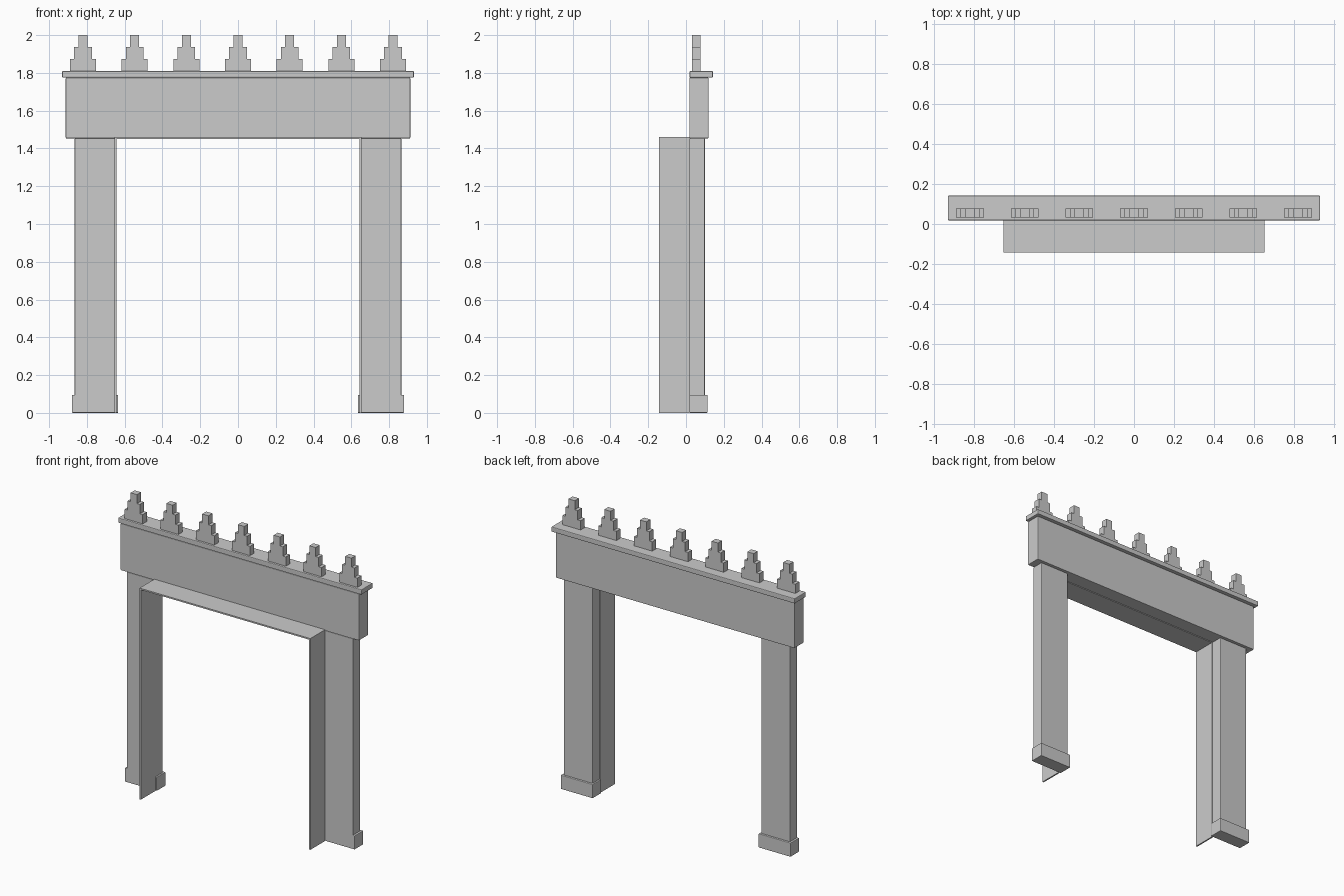
import bpy
import bmesh

if "Cube" in bpy.data.objects:
    bpy.data.objects.remove(bpy.data.objects["Cube"])

Y_FRONT = 0.0185  # wall plane shared by the frame parts


def add_boxes(name, boxes, bevel=0.0):
    """One object from boxes given as (x0, x1, y0, y1, z0, z1)."""
    bm = bmesh.new()
    for x0, x1, y0, y1, z0, z1 in boxes:
        verts = bmesh.ops.create_cube(bm, size=1.0)["verts"]
        for v in verts:
            v.co.x = x1 if v.co.x > 0 else x0
            v.co.y = y1 if v.co.y > 0 else y0
            v.co.z = z1 if v.co.z > 0 else z0
    mesh = bpy.data.meshes.new(name)
    bm.to_mesh(mesh)
    bm.free()
    obj = bpy.data.objects.new(name, mesh)
    bpy.context.collection.objects.link(obj)
    if bevel:
        mod = obj.modifiers.new("Bevel", "BEVEL")
        mod.width = bevel
        mod.segments = 2
    return obj


def add_prism(name, outline, y0, y1):
    """Extrude an x-z outline from y0 to y1."""
    bm = bmesh.new()
    face = bm.faces.new([bm.verts.new((x, y0, z)) for x, z in outline])
    ext = bmesh.ops.extrude_face_region(bm, geom=[face], use_keep_orig=True)
    moved = [g for g in ext["geom"] if isinstance(g, bmesh.types.BMVert)]
    bmesh.ops.translate(bm, verts=moved, vec=(0, y1 - y0, 0))
    bmesh.ops.recalc_face_normals(bm, faces=bm.faces)
    mesh = bpy.data.meshes.new(name)
    bm.to_mesh(mesh)
    bm.free()
    obj = bpy.data.objects.new(name, mesh)
    bpy.context.collection.objects.link(obj)
    return obj


# Pillars and their plinths, mirrored left and right
for side, s in (("left", -1), ("right", 1)):
    def span(a, b):
        return sorted((s * a, s * b))
    add_boxes(side + "_pillar", [(*span(0.645, 0.865), Y_FRONT, 0.10, 0.0, 1.453)], 0.004)
    add_boxes(side + "_plinth", [(*span(0.634, 0.879), Y_FRONT, 0.114, 0.0, 0.096)], 0.004)

# Lintel and cornice
add_boxes("lintel", [(-0.912, 0.912, Y_FRONT, 0.119, 1.453, 1.775)], 0.004)
add_boxes("cornice", [(-0.931, 0.931, Y_FRONT, 0.1425, 1.775, 1.81)], 0.005)

# Thin lining of the opening (jambs and head)
xi, xo, zi, zo = 0.643, 0.653, 1.45, 1.46
add_prism("opening_lining",
          [(-xo, 0), (-xi, 0), (-xi, zi), (xi, zi), (xi, 0), (xo, 0), (xo, zo), (-xo, zo)],
          -0.1425, Y_FRONT)

# Row of stepped merlons on the cornice
steps = [(0.069, 1.81, 1.874), (0.0465, 1.874, 1.938), (0.024, 1.938, 2.0)]
for i in range(7):
    x = (i - 3) * 0.2735
    add_boxes(f"merlon_{i + 1}",
              [(x - w, x + w, 0.033, 0.077, z0, z1) for w, z0, z1 in steps])
